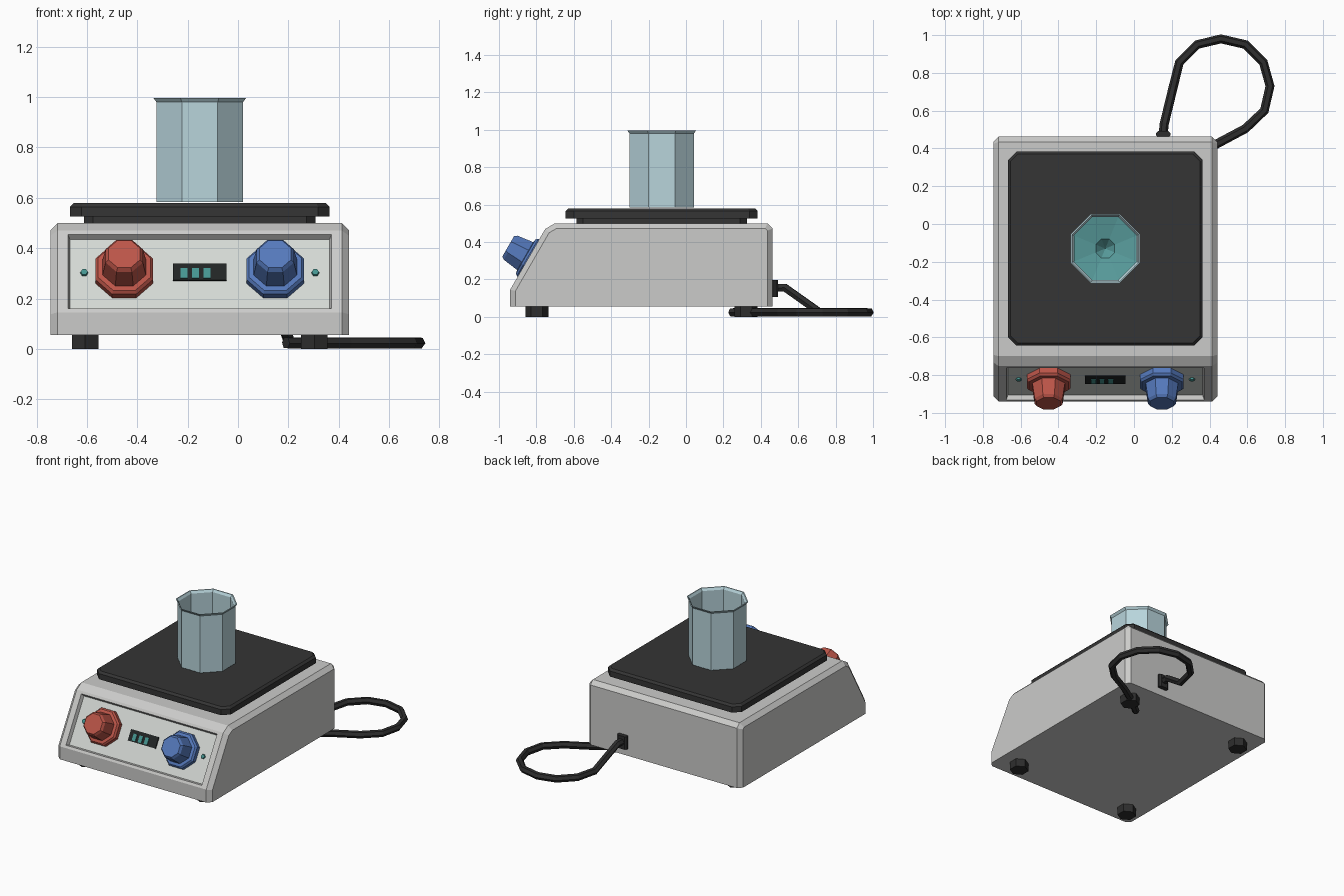
import bpy, bmesh, math
from mathutils import Matrix, Vector

if "Cube" in bpy.data.objects:
    bpy.data.objects.remove(bpy.data.objects["Cube"])

CX, CY = -0.152, -0.238          # centre of the housing


def material(name, r, g, b):
    m = bpy.data.materials.new(name)
    m.use_nodes = True
    m.diffuse_color = (r, g, b, 1)
    m.node_tree.nodes["Principled BSDF"].inputs["Base Color"].default_value = (r, g, b, 1)
    return m


GREY = material("housing grey", 0.60, 0.60, 0.59)
PANEL = material("panel grey", 0.66, 0.69, 0.66)
DARK = material("plate charcoal", 0.035, 0.035, 0.035)
BLACK = material("rubber black", 0.027, 0.027, 0.027)
SCREEN = material("screen black", 0.015, 0.018, 0.018)
RED = material("knob red", 0.50, 0.09, 0.065)
BLUE = material("knob blue", 0.09, 0.19, 0.50)
GLASS = material("glass blue", 0.48, 0.66, 0.71)
TEAL = material("liquid teal", 0.10, 0.34, 0.34)
LAMP = material("indicator teal", 0.06, 0.30, 0.28)


def finish(name, bm, mats, matrix=Matrix()):
    me = bpy.data.meshes.new(name)
    bm.to_mesh(me)
    bm.free()
    for m in mats:
        me.materials.append(m)
    ob = bpy.data.objects.new(name, me)
    ob.matrix_world = matrix
    bpy.context.collection.objects.link(ob)
    return ob


def lathe(name, profile, sides, mat, matrix, phase=0.0):
    """Turn (flat radius, height) pairs into a faceted solid."""
    bm = bmesh.new()
    k = 1 / math.cos(math.pi / sides)
    rings = []
    for r, z in profile:
        angles = [2 * math.pi * (i + phase) / sides for i in range(sides)]
        rings.append([bm.verts.new((r * k * math.cos(a), r * k * math.sin(a), z)) for a in angles])
    for a, b in zip(rings, rings[1:]):
        for i in range(sides):
            j = (i + 1) % sides
            bm.faces.new((a[i], a[j], b[j], b[i]))
    bmesh.ops.remove_doubles(bm, verts=bm.verts, dist=1e-5)
    bmesh.ops.recalc_face_normals(bm, faces=bm.faces)
    return finish(name, bm, [mat], matrix)


def plate(name, size, centre, mat, corner=0, top=0, frame=Matrix()):
    """Box with optional cut vertical corners and a chamfered top rim."""
    bm = bmesh.new()
    bmesh.ops.create_cube(bm, size=1)
    bmesh.ops.scale(bm, vec=size, verts=bm.verts)
    if corner:
        upright = [e for e in bm.edges if abs(e.verts[0].co.z - e.verts[1].co.z) > 1e-4]
        bmesh.ops.bevel(bm, geom=upright, offset=corner, segments=1, affect='EDGES')
    if top:
        rim = [e for e in bm.edges if all(v.co.z > size[2] / 2 - 1e-4 for v in e.verts)]
        bmesh.ops.bevel(bm, geom=rim, offset=top, segments=1, affect='EDGES')
    return finish(name, bm, [mat], frame @ Matrix.Translation(centre))


# Housing: side profile pulled across, chamfered along both sides
SLOPE = math.radians(60)
HALF, LENGTH, DEPTH = 0.593, 0.375, 0.025
up = Vector((0, math.cos(SLOPE), math.sin(SLOPE)))
out = Vector((0, -up.z, up.y))
foot = Vector((0, -0.94, 0.145))
brow = foot + up * LENGTH
profile = [(-0.94, 0.055), foot.yz, brow.yz, (-0.70, 0.50), (0.435, 0.50), (0.463, 0.472), (0.463, 0.055)]
bm = bmesh.new()
side = bm.faces.new([bm.verts.new((-HALF, y, z)) for y, z in profile])
ext = bmesh.ops.extrude_face_region(bm, geom=[side])
moved = [g for g in ext["geom"] if isinstance(g, bmesh.types.BMVert)]
bmesh.ops.translate(bm, vec=(2 * HALF, 0, 0), verts=moved)
bmesh.ops.recalc_face_normals(bm, faces=bm.faces)
outline = [e for e in bm.edges
           if abs(e.verts[0].co.x - e.verts[1].co.x) < 1e-4
           and max(v.co.z for v in e.verts) > 0.06]
bmesh.ops.bevel(bm, geom=outline, offset=0.028, segments=1, affect='EDGES')
bm.normal_update()

# Recessed control panel in the sloping face
face = max((f for f in bm.faces if f.normal.dot(out) > 0.99), key=lambda f: f.calc_area())
bmesh.ops.inset_individual(bm, faces=[face], thickness=0.025)
bmesh.ops.scale(bm, vec=(0.957, 1, 1), verts=face.verts)
bmesh.ops.inset_individual(bm, faces=[face], thickness=0.012, depth=-DEPTH)
face.material_index = 1
finish("housing", bm, [GREY, PANEL], Matrix.Translation((CX, 0, 0)))

# Frame lying on the panel floor: x across, y up the slope, z outward
origin = foot + up * (LENGTH / 2) - out * DEPTH
panel = Matrix.Translation((CX, origin.y, origin.z)) @ Matrix.Rotation(SLOPE, 4, 'X')

# Knobs and indicator lamps
knob = [(0, 0), (0.115, 0), (0.115, 0.03), (0.105, 0.042), (0.086, 0.045),
        (0.074, 0.135), (0.063, 0.15), (0, 0.15)]
for label, x, mat in (("right", -0.30, RED), ("left", 0.30, BLUE)):
    lathe(label + "_knob", knob, 8, mat, panel @ Matrix.Translation((x, 0.008, 0)), 0.5)
    lathe(label + "_lamp", [(0, 0), (0.014, 0), (0.012, 0.009), (0, 0.009)], 6, LAMP,
          panel @ Matrix.Translation((x * 1.53, 0.008, 0)))

# Display with its digits
plate("display", (0.213, 0.076, 0.008), (0, 0.008, 0.004), SCREEN, frame=panel)
for i in range(3):
    plate(f"digit_{i + 1}", (0.027, 0.045, 0.004), (-0.063 + 0.046 * i, 0, 0.01), LAMP, frame=panel)

# Heating plate on its pedestal
plate("plate_pedestal", (0.92, 0.91, 0.04), (CX, -0.13, 0.515), DARK, corner=0.035)
plate("heating_plate", (1.03, 1.027, 0.053), (CX, -0.13, 0.552), DARK, corner=0.045, top=0.014)

# Beaker with a flared lip, and swirling liquid inside
stand = Matrix.Translation((CX, -0.13, 0))
lathe("beaker", [(0, 0.583), (0.172, 0.583), (0.172, 0.98), (0.184, 0.996), (0.177, 0.996),
                 (0.167, 0.98), (0.167, 0.595), (0, 0.595)], 8, GLASS, stand, 0.5)
lathe("liquid", [(0, 0.597), (0.1665, 0.597), (0.1665, 0.74), (0.05, 0.715), (0, 0.66)],
      8, TEAL, stand, 0.5)

# Feet
for sx in (-1, 1):
    for sy in (-1, 1):
        name = ("front" if sy < 0 else "back") + ("_left" if sx > 0 else "_right") + "_foot"
        lathe(name, [(0, 0), (0.053, 0), (0.053, 0.056), (0, 0.056)], 6, BLACK,
              Matrix.Translation((CX + sx * 0.455, CY + sy * 0.559, 0)), 0.5)

# Power cord: leaves the socket, drops to the table and loops back underneath
plate("cord_socket", (0.075, 0.035, 0.09), (0.155, 0.475, 0.152), BLACK, corner=0.012)
drop = [(0.155, 0.48, 0.155), (0.16, 0.53, 0.155), (0.205, 0.715, 0.024)]
loop = [(0.24, 0.855), (0.335, 0.95), (0.46, 0.98), (0.59, 0.95), (0.685, 0.855), (0.72, 0.73),
        (0.69, 0.60), (0.59, 0.505), (0.44, 0.425), (0.30, 0.335), (0.19, 0.245)]
path = drop + [(x, y, 0.024) for x, y in loop]
curve = bpy.data.curves.new("power_cord", 'CURVE')
curve.dimensions = '3D'
curve.bevel_depth = 0.024
curve.bevel_resolution = 1
curve.use_fill_caps = True
spline = curve.splines.new('POLY')
spline.points.add(len(path) - 1)
for point, co in zip(spline.points, path):
    point.co = (*co, 1)
spline.use_smooth = False
curve.materials.append(BLACK)
cord = bpy.data.objects.new("power_cord", curve)
bpy.context.collection.objects.link(cord)
bpy.ops.object.select_all(action='DESELECT')
cord.select_set(True)
bpy.context.view_layer.objects.active = cord
bpy.ops.object.convert(target='MESH')
